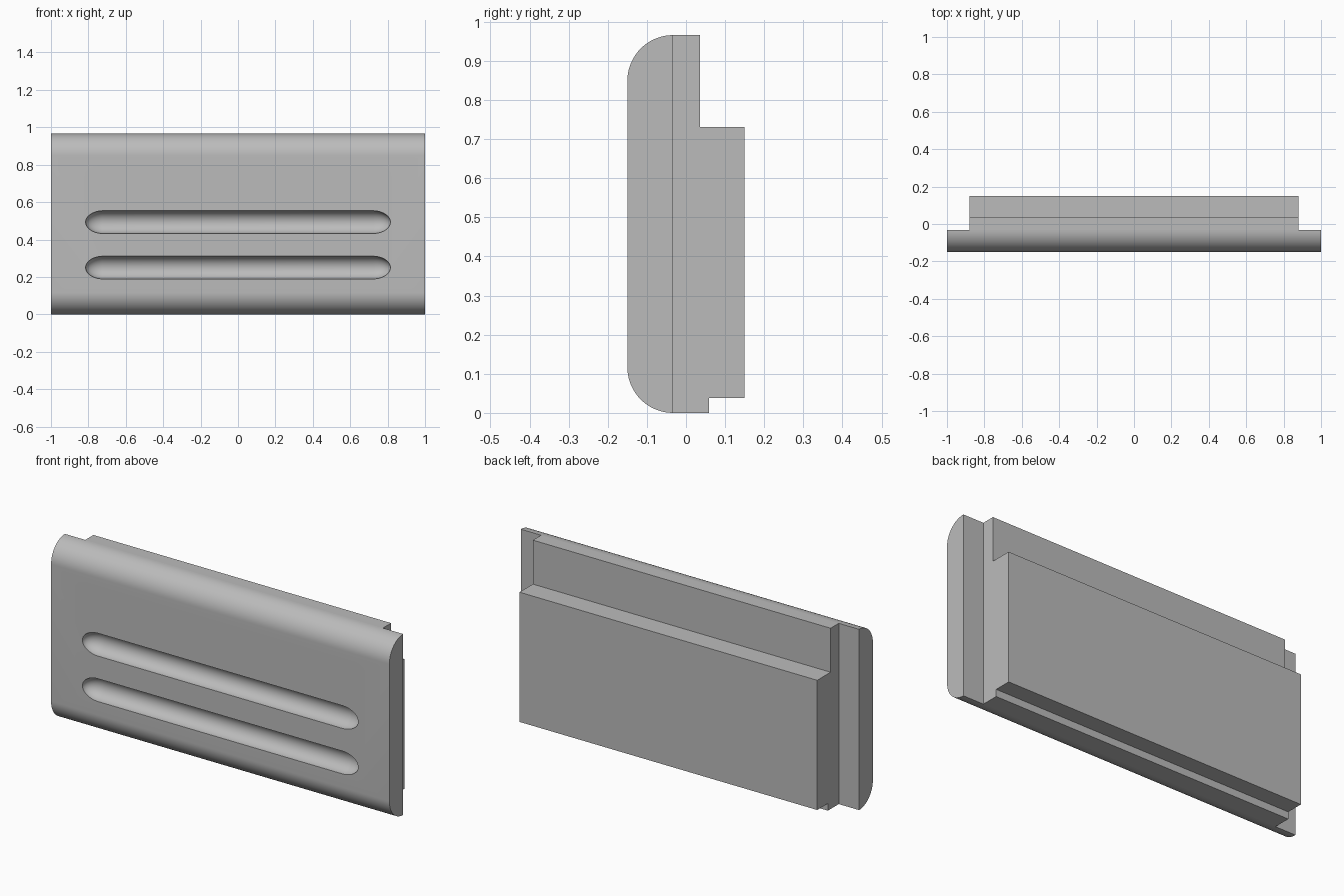
import bpy, bmesh, math
from mathutils import Vector

cube = bpy.data.objects.get("Cube")
if cube:
    bpy.data.objects.remove(cube)

HEIGHT = 0.966
FRONT, SEAM, BACK = -0.15, -0.033, 0.149

grey = bpy.data.materials.new("plain_grey")
grey.use_nodes = True
grey.diffuse_color = (0.5, 0.5, 0.5, 1)
grey.node_tree.nodes["Principled BSDF"].inputs["Base Color"].default_value = (0.5, 0.5, 0.5, 1)


def make_object(name, bm):
    bmesh.ops.recalc_face_normals(bm, faces=bm.faces)
    mesh = bpy.data.meshes.new(name)
    bm.to_mesh(mesh)
    bm.free()
    mesh.materials.append(grey)
    obj = bpy.data.objects.new(name, mesh)
    bpy.context.collection.objects.link(obj)
    return obj


def extrude_profile(name, profile, half_width):
    """Extrude a (y, z) side profile across x."""
    bm = bmesh.new()
    face = bm.faces.new([bm.verts.new((-half_width, y, z)) for y, z in profile])
    ext = bmesh.ops.extrude_face_region(bm, geom=[face])["geom"]
    moved = [v for v in ext if isinstance(v, bmesh.types.BMVert)]
    bmesh.ops.translate(bm, verts=moved, vec=Vector((2 * half_width, 0, 0)))
    return make_object(name, bm)


# Front panel with rounded upper and lower front edges
radius = SEAM - FRONT
arc = [math.radians(a) for a in range(0, 91, 5)]
lower = [(SEAM - radius * math.sin(a), radius - radius * math.cos(a)) for a in arc]
upper = [(y, HEIGHT - z) for y, z in reversed(lower)]
panel = extrude_profile("front_panel", lower + upper, 1.0)

# Narrower stepped block behind the panel
extrude_profile("back_block", [
    (SEAM, 0), (0.059, 0), (0.059, 0.038), (BACK, 0.038),
    (BACK, 0.731), (0.036, 0.731), (0.036, HEIGHT), (SEAM, HEIGHT)], 0.88)

# Three round-bottomed grooves: stretched spheres used as cutters
GROOVE_R, END_LENGTH, STRAIGHT = 0.061, 0.095, 0.72
for i in range(3):
    bm = bmesh.new()
    bmesh.ops.create_uvsphere(bm, u_segments=48, v_segments=25, radius=1)
    for v in bm.verts:
        x, y, z = v.co
        # The sphere's pole axis runs along the groove
        v.co = (z * END_LENGTH + math.copysign(STRAIGHT, z),
                FRONT + x * GROOVE_R, 0.25 + 0.243 * i + y * GROOVE_R)
    cutter = make_object(f"groove_cutter_{i + 1}", bm)
    cutter.hide_render = True
    cutter.hide_set(True)
    cut = panel.modifiers.new(f"groove_{i + 1}", "BOOLEAN")
    cut.operation = "DIFFERENCE"
    cut.solver = "EXACT"
    cut.object = cutter

# Bake the cuts, then smooth only the curved surfaces
depsgraph = bpy.context.evaluated_depsgraph_get()
carved = bpy.data.meshes.new_from_object(panel.evaluated_get(depsgraph))
panel.modifiers.clear()
panel.data = carved
for obj in [o for o in bpy.data.objects if o.name.startswith("groove_cutter")]:
    bpy.data.objects.remove(obj)
bpy.ops.object.select_all(action="DESELECT")
panel.select_set(True)
bpy.context.view_layer.objects.active = panel
bpy.ops.object.shade_smooth_by_angle(angle=math.radians(30))
